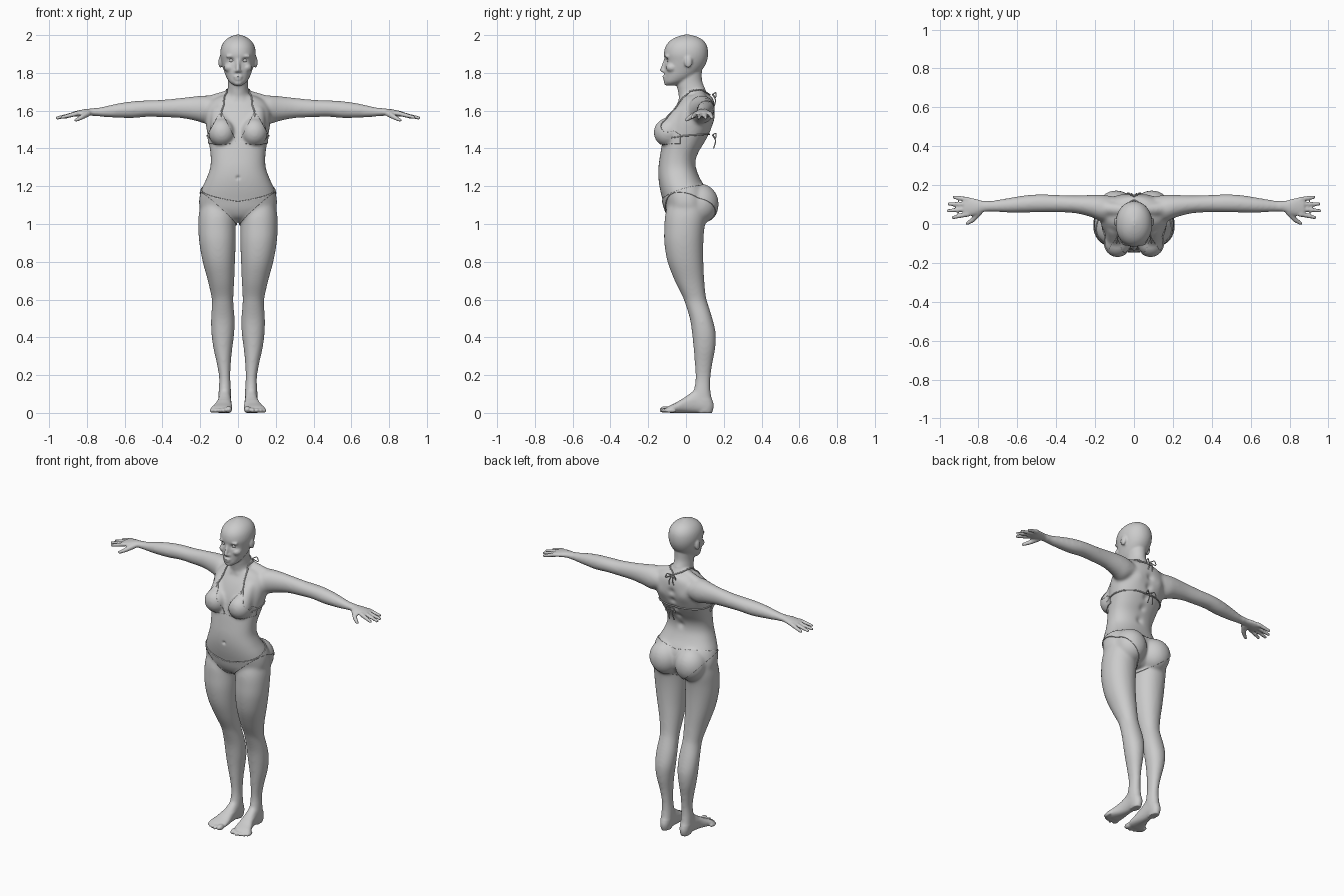
import bpy, bmesh
from math import cos, sin, pi, exp, copysign
from mathutils import Vector, Matrix
from mathutils.bvhtree import BVHTree


def spline(pts, steps):
    """Catmull-Rom interpolation of tuples of any length."""
    out = []
    for i in range(len(pts) - 1):
        a, b, c, d = (pts[min(max(k, 0), len(pts) - 1)] for k in (i - 1, i, i + 1, i + 2))
        for s in range(steps):
            t = s / steps
            out.append(tuple(.5 * (2*q + (r - p)*t + (2*p - 5*q + 4*r - s_)*t*t + (3*q - p - 3*r + s_)*t**3)
                             for p, q, r, s_ in zip(a, b, c, d)))
    return out + [tuple(pts[-1])]


def loft(bm, axis, rings, n=2.0, sides=40):
    """Rings are (position on axis, a min, a max, b min, b max)."""
    loops = []
    for t, a0, a1, b0, b1 in spline(rings, 4):
        loop = []
        for k in range(sides):
            c, s = cos(2*pi*k/sides), sin(2*pi*k/sides)
            a = (a0 + a1)/2 + (a1 - a0)/2 * copysign(abs(c)**(2/n), c)
            b = (b0 + b1)/2 + (b1 - b0)/2 * copysign(abs(s)**(2/n), s)
            loop.append(bm.verts.new({'x': (t, a, b), 'y': (a, t, b), 'z': (a, b, t)}[axis]))
        loops.append(loop)
    faces = [bm.faces.new(loops[0]), bm.faces.new(loops[-1])]
    for p, q in zip(loops, loops[1:]):
        for k in range(sides):
            j = (k + 1) % sides
            faces.append(bm.faces.new((p[k], p[j], q[j], q[k])))
    bmesh.ops.recalc_face_normals(bm, faces=faces)


def ball(bm, c, r):
    m = Matrix.Translation(c) @ Matrix.Diagonal((*r, 1))
    bmesh.ops.create_icosphere(bm, subdivisions=3, radius=1, matrix=m)


def chain(bm, p, q, r0, r1, n=12):
    for i in range(n + 1):
        r = r0 + (r1 - r0) * i / n
        ball(bm, Vector(p).lerp(Vector(q), i / n), (r, r, r))


def add(name, bm):
    me = bpy.data.meshes.new(name)
    bm.to_mesh(me)
    me.shade_smooth()
    ob = bpy.data.objects.new(name, me)
    bpy.context.collection.objects.link(ob)
    return ob


bm = bmesh.new()
# leg
loft(bm, 'z', [(1.12, .03, .195, -.09, .11), (1.05, .014, .208, -.11, .11), (.98, .012, .21, -.115, .098),
               (.9, .012, .205, -.115, .092), (.8, .016, .187, -.098, .092), (.7, .02, .16, -.06, .097),
               (.62, .024, .142, -.02, .105), (.58, .024, .138, -.005, .115), (.5, .018, .143, .02, .14),
               (.42, .02, .141, .032, .158), (.34, .03, .13, .04, .155), (.26, .038, .112, .046, .14),
               (.18, .04, .1, .05, .13), (.1, .036, .104, .04, .132), (.04, .038, .102, .05, .147),
               (.0, .045, .095, .06, .138)], 2.1)
# foot and toes
loft(bm, 'y', [(.13, .05, .09, 0, .06), (.1, .038, .102, 0, .1), (.05, .036, .104, 0, .12), (0, .034, .112, 0, .088),
               (-.05, .03, .132, 0, .056), (-.08, .031, .144, 0, .042), (-.1, .036, .135, .003, .032)], 2.3)
for x, y, r in ((.049, -.11, .018), (.077, -.112, .0135), (.1, -.104, .013), (.12, -.094, .0125), (.138, -.081, .012)):
    ball(bm, (x, y, r), (r, .03, r))
# arm and palm
loft(bm, 'x', [(.1, .02, .14, 1.56, 1.66), (.16, .012, .15, 1.53, 1.68), (.22, .035, .15, 1.545, 1.677),
               (.3, .055, .147, 1.56, 1.668), (.4, .06, .15, 1.565, 1.658), (.48, .06, .153, 1.567, 1.655),
               (.56, .058, .148, 1.56, 1.65), (.64, .058, .135, 1.562, 1.638), (.72, .062, .122, 1.567, 1.62),
               (.77, .063, .118, 1.573, 1.612), (.81, .048, .128, 1.572, 1.608), (.85, .04, .138, 1.568, 1.6),
               (.875, .044, .134, 1.57, 1.594)])
# fingers and thumb
for y, tip in ((.05, (.93, .034, 1.565)), (.077, (.955, .068, 1.562)), (.102, (.95, .103, 1.562)),
               (.127, (.925, .138, 1.564))):
    chain(bm, (.855, y, 1.584), tip, .013, .0095)
chain(bm, (.795, .062, 1.585), (.828, .022, 1.565), .017, .013)
chain(bm, (.828, .022, 1.565), (.857, .003, 1.55), .013, .0095)
# shoulder slope, breast, buttock
chain(bm, (.03, .07, 1.685), (.16, .082, 1.642), .032, .036)
ball(bm, (.085, -.097, 1.485), (.068, .07, .072))
chain(bm, (.085, -.08, 1.5), (.1, -.02, 1.585), .06, .045)
ball(bm, (.092, .075, 1.105), (.095, .094, .105))
# ear, cheek, brow, nostril
ball(bm, (.093, .012, 1.857), (.011, .021, .032))
ball(bm, (.046, -.074, 1.828), (.028, .032, .025))
ball(bm, (.036, -.099, 1.888), (.03, .014, .009))
ball(bm, (.012, -.114, 1.809), (.009, .012, .008))
# mirror every side part
dup = bmesh.ops.duplicate(bm, geom=bm.verts[:] + bm.edges[:] + bm.faces[:])['geom']
bmesh.ops.scale(bm, vec=(-1, 1, 1), verts=[g for g in dup if isinstance(g, bmesh.types.BMVert)])
bmesh.ops.reverse_faces(bm, faces=[g for g in dup if isinstance(g, bmesh.types.BMFace)])

# torso, neck and head: (z, half width, front y, back y)
torso = [(1.015, .05, -.05, .06), (1.04, .14, -.09, .09), (1.08, .198, -.112, .115), (1.12, .207, -.122, .12),
         (1.18, .195, -.137, .11), (1.24, .168, -.146, .075), (1.3, .147, -.146, .053), (1.36, .145, -.138, .058),
         (1.42, .153, -.128, .092), (1.48, .163, -.115, .125), (1.54, .172, -.098, .145), (1.6, .172, -.07, .153),
         (1.65, .145, -.038, .148), (1.68, .09, -.025, .135)]
neck = [(1.62, .075, -.04, .135), (1.67, .066, -.038, .125), (1.71, .056, -.045, .105), (1.76, .052, -.05, .085),
        (1.83, .056, -.04, .085)]
head = [(1.732, .018, -.1, -.06), (1.75, .044, -.114, -.01), (1.78, .063, -.114, .045), (1.82, .077, -.114, .088),
        (1.86, .088, -.112, .11), (1.9, .094, -.117, .117), (1.94, .088, -.108, .112), (1.97, .07, -.084, .093),
        (1.99, .043, -.05, .062), (2.002, .01, -.01, .02)]
for part, n in ((torso, 2.3), (neck, 2), (head, 2.1)):
    loft(bm, 'z', [(z, -w, w, f, b) for z, w, f, b in part], n)
# nose, lips, chin
chain(bm, (0, -.108, 1.87), (0, -.126, 1.815), .009, .012)
ball(bm, (0, -.113, 1.78), (.024, .012, .007))
ball(bm, (0, -.111, 1.767), (.02, .012, .007))
ball(bm, (0, -.098, 1.748), (.024, .019, .016))

# fuse into one skin
raw = add("raw_body", bm)
mod = raw.modifiers.new("fuse", 'REMESH')
mod.mode, mod.voxel_size = 'VOXEL', .0065
me = bpy.data.meshes.new_from_object(raw.evaluated_get(bpy.context.evaluated_depsgraph_get()))
bpy.data.objects.remove(raw)
bm = bmesh.new()
bm.from_mesh(me)
# keep only the outer shell
todo = [max(bm.verts, key=lambda v: v.co.z)]
shell = set(todo)
while todo:
    v = todo.pop()
    for e in v.link_edges:
        w = e.other_vert(v)
        if w not in shell:
            shell.add(w)
            todo.append(w)
bmesh.ops.delete(bm, geom=[v for v in bm.verts if v not in shell], context='VERTS')
coarse = [v for v in bm.verts if abs(v.co.x) < .75 and .07 < v.co.z < 1.72]
for verts, times in ((bm.verts[:], 1), (coarse, 14)):
    for _ in range(times):
        bmesh.ops.smooth_vert(bm, verts=verts, factor=.5, use_axis_x=True, use_axis_y=True, use_axis_z=True)

# soft dents and swells: centre, radius, push
brushes = [((s * .035, -.108, 1.866), .018, (0, .013, 0)) for s in (1, -1)]
brushes += [((s * .08, .14, 1.56), .06, (0, .008, 0)) for s in (1, -1)]
brushes += [((s * .02, -.02, 1.655), .025, (0, -.006, 0)) for s in (1, -1)]
brushes += [((0, y, z), .03, (0, -.01, 0)) for y, z in ((.15, 1.58), (.14, 1.52), (.115, 1.46), (.085, 1.4), (.06, 1.33))]
brushes += [((0, -.148, 1.245), .012, (0, .012, 0)), ((0, -.12, 1.773), .008, (0, .003, 0))]
for c, r, push in brushes:
    c, push = Vector(c), Vector(push)
    for v in bm.verts:
        if abs(v.co.z - c.z) < 2*r:
            v.co += push * exp(-2 * (v.co - c).length_squared / r**2)
bm.normal_update()
body = add("body", bm)
tree = BVHTree.FromBMesh(bm)

# eyeballs
eyes = bmesh.new()
for s in (1, -1):
    ball(eyes, (s * .035, -.087, 1.866), (.015, .015, .012))
add("eyes", eyes)


def cloth(name, planes):
    """Copy of the skin cut by planes (point, outward normal), thickened and mirrored."""
    b = bmesh.new()
    b.from_mesh(body.data)
    for co, no in planes:
        bmesh.ops.bisect_plane(b, geom=b.verts[:] + b.edges[:] + b.faces[:], plane_co=co, plane_no=no, clear_outer=True)
    ob = add(name, b)
    ob.modifiers.new("both_sides", 'MIRROR')
    m = ob.modifiers.new("thickness", 'SOLIDIFY')
    m.thickness, m.offset = .005, 1
    b.free()


def cord(name, pts, r=.004, snap=True):
    cu = bpy.data.curves.new(name, 'CURVE')
    cu.dimensions, cu.bevel_depth, cu.bevel_resolution, cu.use_fill_caps = '3D', r, 2, True
    for s in (1, -1):
        path = [Vector(p) for p in spline(pts, 8)]
        if snap:
            path = [h[0] + h[1] * r * .7 for h in map(tree.find_nearest, path)]
        sp = cu.splines.new('POLY')
        sp.points.add(len(path) - 1)
        for q, p in zip(sp.points, path):
            q.co = (s * p.x, p.y, p.z, 1)
    bpy.context.collection.objects.link(bpy.data.objects.new(name, cu))


# swimwear
cloth("bikini_bottom", [((0, 0, 0), (-1, 0, 0)), ((0, -.12, 1.12), (-.0078, -.01425, .0456)),
                        ((.2, 0, 1.165), (.033, -.007, -.03625))])
cloth("bikini_cups", [((0, 0, 0), (-1, 0, 0)), ((0, 0, 1.425), (0, 0, -1)), ((.085, 0, 1.585), (-.145, 0, .073)),
                      ((.095, 0, 1.585), (.135, 0, .075)), ((0, -.03, 0), (0, 1, 0))])
cord("neck_strap", [(.09, -.11, 1.575), (.08, -.06, 1.64), (.07, .02, 1.705), (.045, .1, 1.705), (0, .13, 1.69)])
cord("back_strap", [(.15, -.08, 1.455), (.17, -.02, 1.465), (.15, .07, 1.47), (.08, .13, 1.47), (0, .13, 1.47)])
for name, y, z in (("neck_bow", .14, 1.685), ("back_bow", .14, 1.47)):
    cord(name + "_loops", [(0, y, z), (.025, y + .018, z + .01), (.035, y + .016, z - .015), (0, y + .004, z)], .003, False)
    cord(name + "_tails", [(0, y, z), (.012, y + .016, z - .03), (.018, y + .006, z - .07)], .003, False)
